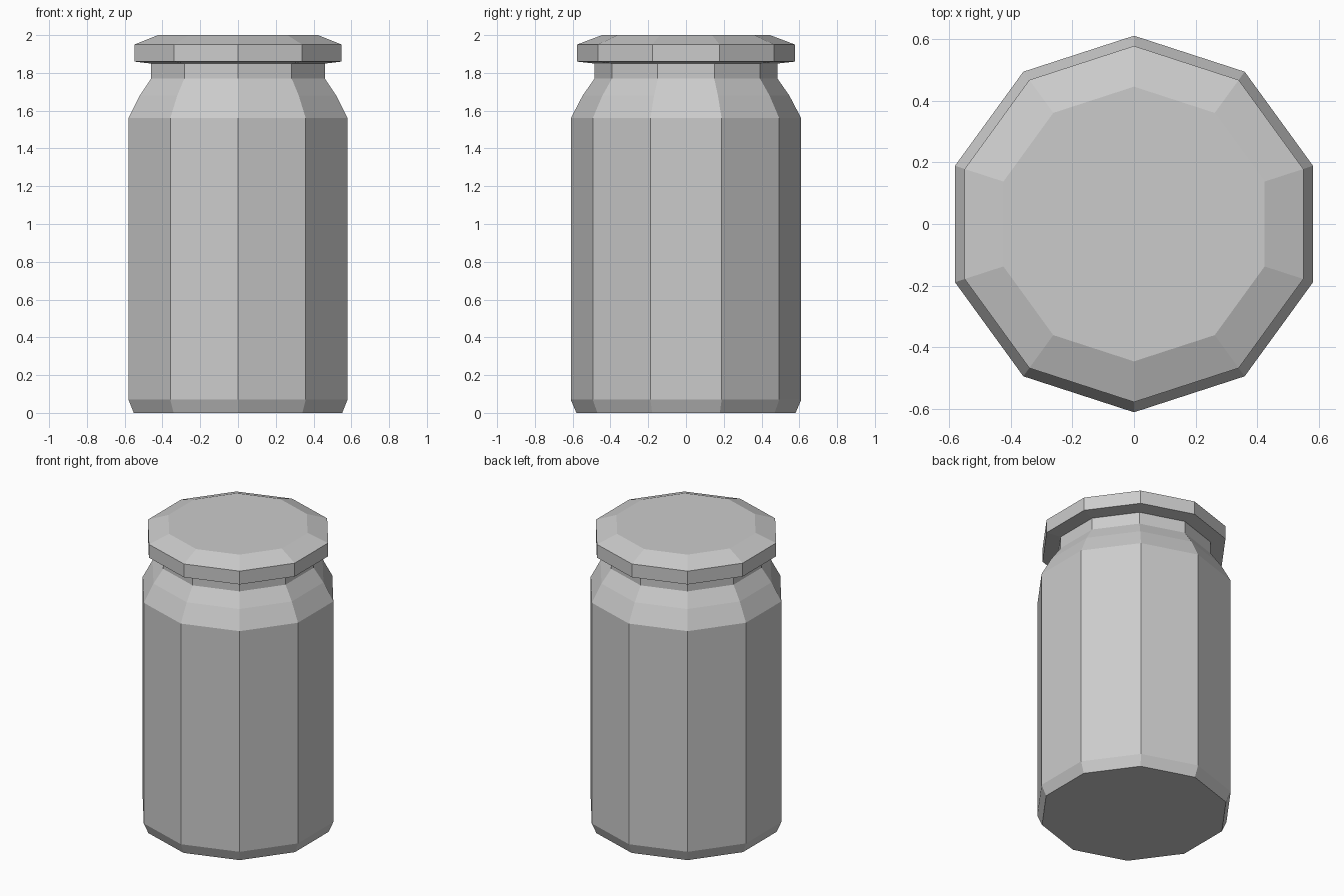
import bpy
import bmesh
from math import cos, sin, pi

if "Cube" in bpy.data.objects:
    bpy.data.objects.remove(bpy.data.objects["Cube"], do_unlink=True)

SIDES = 10

grey = bpy.data.materials.new("light_grey")
grey.use_nodes = True
grey.diffuse_color = (0.6, 0.6, 0.6, 1)
grey.node_tree.nodes["Principled BSDF"].inputs["Base Color"].default_value = (0.6, 0.6, 0.6, 1)


def faceted_part(name, profile):
    """Stack ten-sided rings given as (radius, height), capped at both ends."""
    bm = bmesh.new()
    rings = []
    for radius, z in profile:
        angles = [pi / 2 + 2 * pi * i / SIDES for i in range(SIDES)]
        rings.append([bm.verts.new((radius * cos(a), radius * sin(a), z)) for a in angles])
    for low, high in zip(rings, rings[1:]):
        for i in range(SIDES):
            j = (i + 1) % SIDES
            bm.faces.new((low[i], low[j], high[j], high[i]))
    bm.faces.new(rings[0][::-1])
    bm.faces.new(rings[-1])
    mesh = bpy.data.meshes.new(name)
    bm.to_mesh(mesh)
    bm.free()
    mesh.materials.append(grey)
    obj = bpy.data.objects.new(name, mesh)
    bpy.context.collection.objects.link(obj)
    return obj


# Jar body: chamfered foot, straight wall, two-step shoulder and neck
faceted_part("jar_body", [(0.58, 0), (0.61, 0.07), (0.61, 1.56),
                          (0.547, 1.68), (0.484, 1.77), (0.484, 1.855)])

# Lid: shallow underside, rim and chamfered top
faceted_part("lid", [(0.49, 1.85), (0.577, 1.86), (0.577, 1.95), (0.445, 2.0)])
